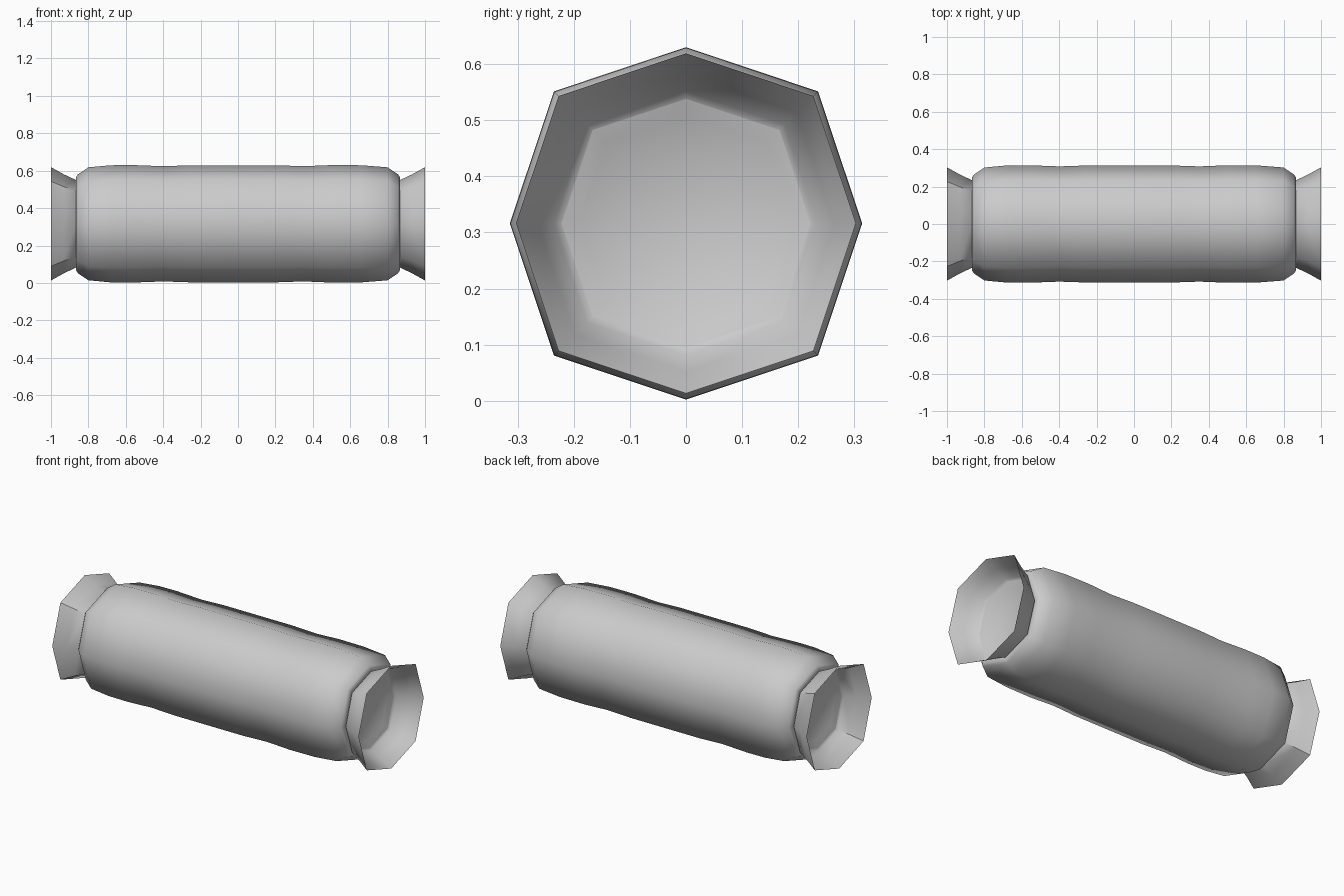
import bpy, bmesh, math

cube = bpy.data.objects.get("Cube")
if cube:
    bpy.data.objects.remove(cube, do_unlink=True)

CENTRE_Z = 0.316
SIDES = 8

grey = bpy.data.materials.new("wrapper grey")
grey.use_nodes = True
grey.diffuse_color = (0.6, 0.6, 0.6, 1)
grey.node_tree.nodes["Principled BSDF"].inputs["Base Color"].default_value = (0.6, 0.6, 0.6, 1)


def lathe(name, profile, smooth_angle, capped=False):
    """Skin octagonal rings of (x, radius) along x; diagonal corners bulge a little."""
    bm = bmesh.new()
    rings = []
    for x, r in profile:
        ring = []
        for i in range(SIDES):
            a = math.tau * i / SIDES
            k = r * (1.06 if i % 2 else 1.0)
            ring.append(bm.verts.new((x, k * math.cos(a), CENTRE_Z + k * math.sin(a))))
        rings.append(ring)
    for a, b in zip(rings, rings[1:]):
        for i in range(SIDES):
            j = (i + 1) % SIDES
            bm.faces.new((a[i], a[j], b[j], b[i]))
    if capped:
        bm.faces.new(rings[0])
        bm.faces.new(rings[-1])
    bmesh.ops.recalc_face_normals(bm, faces=bm.faces)
    mesh = bpy.data.meshes.new(name)
    bm.to_mesh(mesh)
    bm.free()
    mesh.materials.append(grey)
    obj = bpy.data.objects.new(name, mesh)
    bpy.context.collection.objects.link(obj)
    bpy.ops.object.select_all(action='DESELECT')
    obj.select_set(True)
    bpy.context.view_layer.objects.active = obj
    bpy.ops.object.shade_smooth_by_angle(angle=math.radians(smooth_angle))
    return obj


# Body: soft, slightly wavy tube with rounded ends and shallow dished caps
end = [(0.84, 0.19), (0.86, 0.222), (0.865, 0.25), (0.855, 0.265), (0.80, 0.302)]
waves = [(-0.68, 0.313), (-0.56, 0.314), (-0.40, 0.308), (-0.25, 0.313),
         (0.20, 0.313), (0.35, 0.308), (0.50, 0.314), (0.66, 0.313)]
body = [(-x, r) for x, r in end] + waves + end[::-1]
lathe("wrapper_body", body, 85, capped=True)

# Twisted ends: thin open flares, creased on one end and soft on the other
flare = [(0.86, 0.222), (0.868, 0.235), (0.93, 0.264), (1.0, 0.303)]
lathe("left_flare", flare, 80)
lathe("right_flare", [(-x, r) for x, r in flare], 42)
